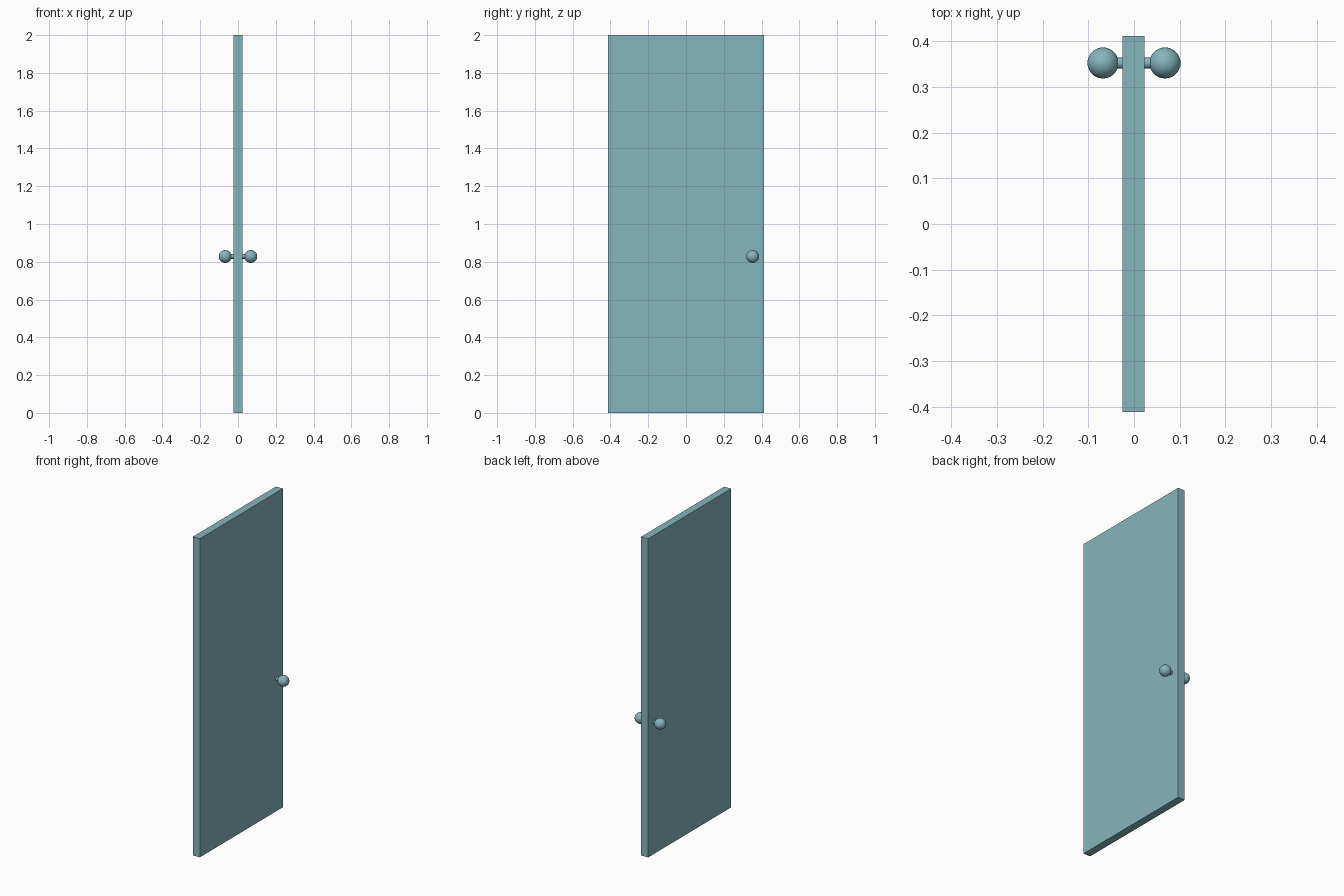
import bpy
import math

if "Cube" in bpy.data.objects:
    bpy.data.objects.remove(bpy.data.objects["Cube"])

DOOR_W, DOOR_H, DOOR_T = 0.824, 2.0, 0.048
KNOB_Y, KNOB_Z = 0.353, 0.828
KNOB_X, KNOB_R, SPINDLE_R = 0.068, 0.034, 0.012

paint = bpy.data.materials.new("teal_paint")
paint.diffuse_color = (0.24, 0.46, 0.51, 1.0)
paint.use_nodes = True
paint.node_tree.nodes["Principled BSDF"].inputs["Base Color"].default_value = paint.diffuse_color


def finish(name, smooth=False):
    obj = bpy.context.object
    obj.name = name
    obj.data.materials.append(paint)
    if smooth:
        bpy.ops.object.shade_smooth_by_angle(angle=math.radians(40))
    return obj


# Flat door slab
bpy.ops.mesh.primitive_cube_add(size=1, location=(-0.001, 0, DOOR_H / 2))
bpy.context.object.scale = (DOOR_T, DOOR_W, DOOR_H)
bpy.ops.object.transform_apply(location=False, rotation=False, scale=True)
finish("door_panel")

# A short spindle and a round knob on each face
for side, label in ((-1, "left"), (1, "right")):
    inner, outer = 0.018, KNOB_X - KNOB_R * 0.7
    bpy.ops.mesh.primitive_cylinder_add(
        vertices=32, radius=SPINDLE_R, depth=outer - inner,
        location=(side * (inner + outer) / 2, KNOB_Y, KNOB_Z),
        rotation=(0, math.pi / 2, 0))
    finish(f"spindle_{label}", smooth=True)

    bpy.ops.mesh.primitive_uv_sphere_add(
        segments=32, ring_count=16, radius=KNOB_R,
        location=(side * KNOB_X, KNOB_Y, KNOB_Z),
        rotation=(0, math.pi / 2, 0))
    finish(f"knob_{label}", smooth=True)
